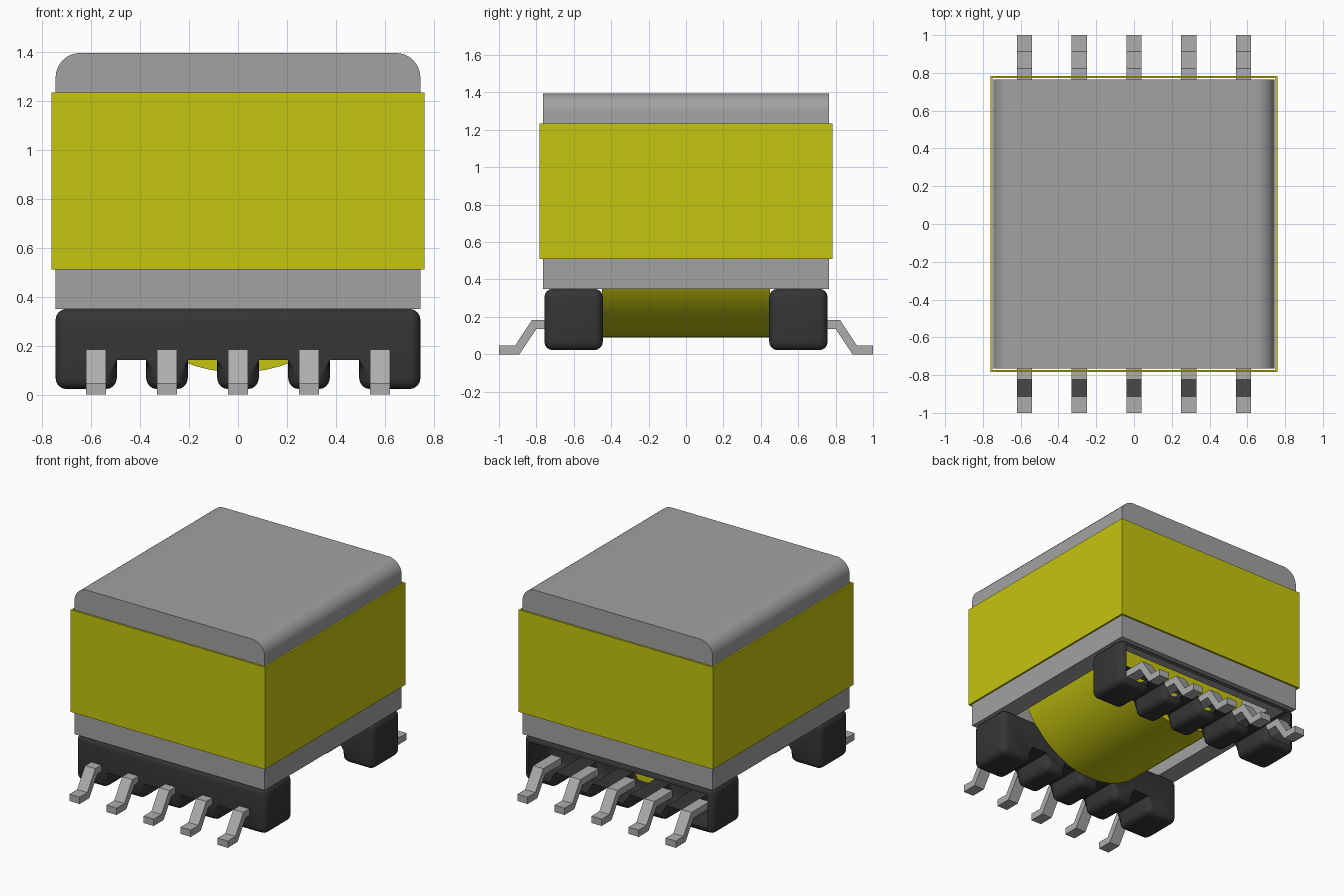
import bpy, bmesh, math
from mathutils import Matrix

if "Cube" in bpy.data.objects:
    bpy.data.objects.remove(bpy.data.objects["Cube"], do_unlink=True)


def material(name, rgb, rough=0.6):
    m = bpy.data.materials.new(name)
    m.use_nodes = True
    m.diffuse_color = (*rgb, 1)
    bsdf = m.node_tree.nodes["Principled BSDF"]
    bsdf.inputs["Base Color"].default_value = (*rgb, 1)
    bsdf.inputs["Roughness"].default_value = rough
    return m


GREY = material("core grey", (0.36, 0.36, 0.36))
METAL = material("pin grey", (0.42, 0.42, 0.42))
YELLOW = material("tape yellow", (0.56, 0.56, 0.005))
BLACK = material("bobbin black", (0.036, 0.036, 0.036))


def finish(name, bm, mat, smooth=False):
    bmesh.ops.recalc_face_normals(bm, faces=bm.faces)
    me = bpy.data.meshes.new(name)
    bm.to_mesh(me)
    bm.free()
    ob = bpy.data.objects.new(name, me)
    bpy.context.collection.objects.link(ob)
    me.materials.append(mat)
    if smooth:
        select_only(ob)
        bpy.ops.object.shade_smooth_by_angle(angle=math.radians(35))
    return ob


def select_only(ob):
    bpy.ops.object.select_all(action='DESELECT')
    ob.select_set(True)
    bpy.context.view_layer.objects.active = ob


def extrude(points, vec):
    """Closed prism from a list of 3D points swept along vec."""
    bm = bmesh.new()
    face = bm.faces.new([bm.verts.new(p) for p in points])
    new = bmesh.ops.extrude_face_region(bm, geom=[face])["geom"]
    bmesh.ops.translate(bm, vec=vec, verts=[v for v in new if isinstance(v, bmesh.types.BMVert)])
    bmesh.ops.recalc_face_normals(bm, faces=bm.faces)
    return bm


def box(x, y, z0, z1):
    return extrude([(-x, -y, z0), (x, -y, z0), (x, y, z0), (-x, y, z0)], (0, 0, z1 - z0))


# Core: block with two rounded top edges and a winding window open underneath
bm = box(0.745, 0.765, 0.35, 1.395)
top = [e for e in bm.edges if all(v.co.z > 1 for v in e.verts)
       and abs(e.verts[0].co.x - e.verts[1].co.x) < 0.01]
bmesh.ops.bevel(bm, geom=top, offset=0.1, segments=8, profile=0.5, affect='EDGES')
core = finish("core", bm, GREY)
cutter = finish("window_cutter", box(0.61, 0.64, 0.2, 1.29), GREY)
cutter.hide_render = True
mod = core.modifiers.new("window", 'BOOLEAN')
mod.operation = 'DIFFERENCE'
mod.solver = 'EXACT'
mod.object = cutter
select_only(core)
bpy.ops.object.modifier_apply(modifier="window")
bpy.data.objects.remove(cutter, do_unlink=True)
bpy.ops.object.shade_smooth_by_angle(angle=math.radians(35))

# Tape band wrapped around the core
bm = box(0.761, 0.784, 0.51, 1.233)
bmesh.ops.delete(bm, geom=[f for f in bm.faces if abs(f.normal.z) > 0.9], context='FACES_ONLY')
tape = finish("tape_band", bm, YELLOW)
mod = tape.modifiers.new("thickness", 'SOLIDIFY')
mod.thickness = 0.017
mod.offset = -1

# Winding: cylinder lying front to back
bm = bmesh.new()
bmesh.ops.create_cone(bm, cap_ends=True, segments=64, radius1=0.59, radius2=0.59, depth=0.9,
                      matrix=Matrix.Translation((0, 0, 0.68)) @ Matrix.Rotation(math.pi / 2, 4, 'X'))
finish("winding", bm, YELLOW, True)

# Bobbin rails: comb profile with five rounded feet
LOW, GAP, HIGH = 0.022, 0.14, 0.35
FEET = [(-0.745, -0.495), (-0.375, -0.205), (-0.085, 0.085), (0.205, 0.375), (0.495, 0.745)]


def rail(name, side):
    comb = []
    for i, (a, b) in enumerate(FEET):
        comb += [(a, GAP)] if i else []
        comb += [(a, LOW), (b, LOW)]
        comb += [(b, GAP)] if i < len(FEET) - 1 else []
    comb += [(0.745, HIGH), (-0.745, HIGH)]
    bm = extrude([(x, side * 0.445, z) for x, z in comb], (0, side * 0.312, 0))
    sharp = [e for e in bm.edges if not all(abs(v.co.z - GAP) < 0.001 for v in e.verts)]
    bmesh.ops.bevel(bm, geom=sharp, offset=0.045, segments=4, profile=0.5, affect='EDGES',
                    clamp_overlap=True)
    bm.normal_update()
    if side > 0:  # the back rail is an open shell
        gone = [f for f in bm.faces if f.normal.y > 0.99 and f.calc_center_median().y > 0.75
                or f.normal.z > 0.99 and f.calc_center_median().z > 0.34]
        bmesh.ops.delete(bm, geom=gone, context='FACES')
    finish(name, bm, BLACK, True)


rail("front_rail", -1)
rail("back_rail", 1)

# Bent pins, five on each side
PIN = [(0.62, 0.135), (0.80, 0.135), (0.89, 0.0), (1.0, 0.0),
       (1.0, 0.048), (0.913, 0.048), (0.824, 0.183), (0.62, 0.183)]
for side, label in ((-1, "front"), (1, "back")):
    for i in range(5):
        x = (i - 2) * 0.29
        bm = extrude([(x - 0.04, side * y, z) for y, z in PIN], (0.08, 0, 0))
        finish(f"{label}_pin_{i + 1}", bm, METAL)
